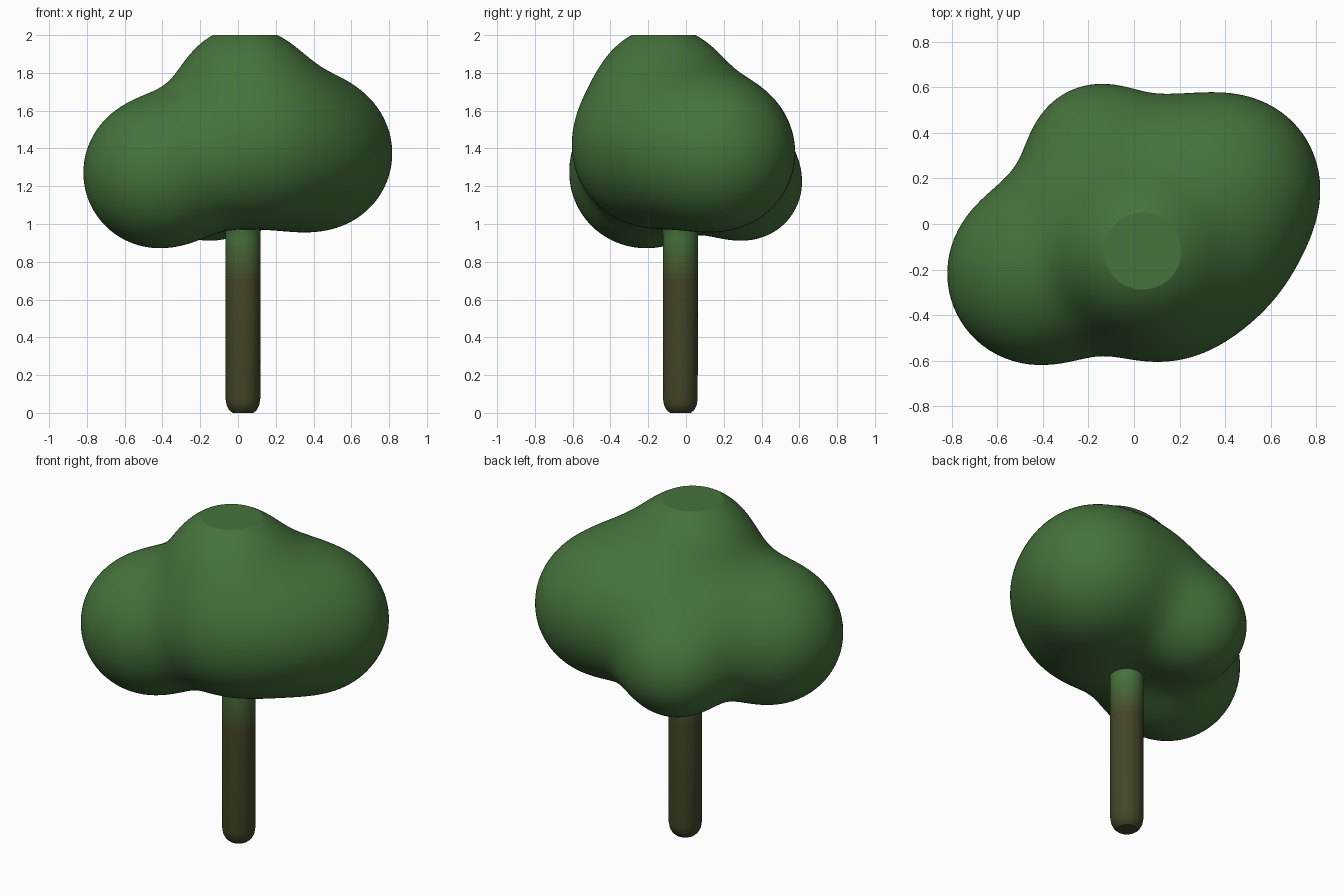
import bpy, bmesh, math
from mathutils import Vector

if "Cube" in bpy.data.objects:
    bpy.data.objects.remove(bpy.data.objects["Cube"])


def material(name, rgb):
    m = bpy.data.materials.new(name)
    m.diffuse_color = (*rgb, 1)
    m.use_nodes = True
    m.node_tree.nodes["Principled BSDF"].inputs["Base Color"].default_value = m.diffuse_color
    return m


def finish(bm, name, mats, angle=35):
    bmesh.ops.recalc_face_normals(bm, faces=bm.faces)
    me = bpy.data.meshes.new(name)
    bm.to_mesh(me)
    bm.free()
    for m in mats:
        me.materials.append(m)
    ob = bpy.data.objects.new(name, me)
    bpy.context.collection.objects.link(ob)
    bpy.ops.object.select_all(action='DESELECT')
    bpy.context.view_layer.objects.active = ob
    ob.select_set(True)
    bpy.ops.object.shade_smooth_by_angle(angle=math.radians(angle))
    return ob


BARK, LEAF = (0.060, 0.060, 0.022), (0.060, 0.168, 0.045)

# Foliage: clumps (centre, radius) melted together
clumps = [
    (Vector((-0.425, -0.22, 1.27)), 0.392),  # left
    (Vector((0.42, 0.17, 1.37)), 0.385),     # right
    (Vector((-0.16, 0.32, 1.21)), 0.28),     # back
    (Vector((0.12, -0.20, 1.41)), 0.382),    # front
    (Vector((0.03, -0.12, 1.72)), 0.31),     # crown
    (Vector((0.36, -0.10, 1.41)), 0.27),     # fill between right and front
    (Vector((0.12, 0.22, 1.43)), 0.25),      # fill between right and back
    (Vector((-0.22, 0.06, 1.40)), 0.20),     # fill between left and back
]
BLEND = 0.10


def distance(p):
    return -BLEND * math.log(sum(math.exp(-((p - c).length - r) / BLEND) for c, r in clumps))


core = Vector((0.03, -0.03, 1.38))
bm = bmesh.new()
bmesh.ops.create_icosphere(bm, subdivisions=6, radius=1)
for v in bm.verts:
    ray, t = v.co.normalized(), 1.3
    for _ in range(40):
        d = distance(core + ray * t)
        t -= d * 0.9
        if abs(d) < 0.0005:
            break
    v.co = core + ray * t
# Flat top
bmesh.ops.bisect_plane(bm, geom=bm.verts[:] + bm.edges[:] + bm.faces[:],
                       plane_co=(0, 0, 2), plane_no=(0, 0, 1), clear_outer=True)
bmesh.ops.holes_fill(bm, edges=[e for e in bm.edges if e.is_boundary], sides=0)
finish(bm, "foliage", [material("leaf", LEAF)], 25)

# Trunk: lathed profile, rounded foot, running up into the foliage
profile = [(0, 0), (0.055, 0), (0.073, 0.015), (0.086, 0.04), (0.092, 0.075)]
profile += [(0.093, 0.68 + 0.03 * i) for i in range(10)]
profile += [(0.096, 0.975), (0.103, 0.99), (0.11, 1.0), (0.11, 1.05), (0, 1.05)]
bm = bmesh.new()
vs = [bm.verts.new((0.026 + r, -0.03, z)) for r, z in profile]
es = [bm.edges.new(p) for p in zip(vs, vs[1:])]
bmesh.ops.spin(bm, geom=vs + es, cent=(0.026, -0.03, 0), axis=(0, 0, 1),
               angle=math.tau, steps=48, use_merge=True)
bmesh.ops.remove_doubles(bm, verts=bm.verts, dist=0.0001)
# Bark fades to leaf green near the top
STEPS = 8
mats = [material(f"bark_{i}", [b + (g - b) * i / STEPS for b, g in zip(BARK, LEAF)])
        for i in range(STEPS + 1)]
for f in bm.faces:
    z = f.calc_center_median().z
    f.material_index = max(0, min(STEPS, round((z - 0.68) / 0.25 * STEPS)))
finish(bm, "trunk", mats)
